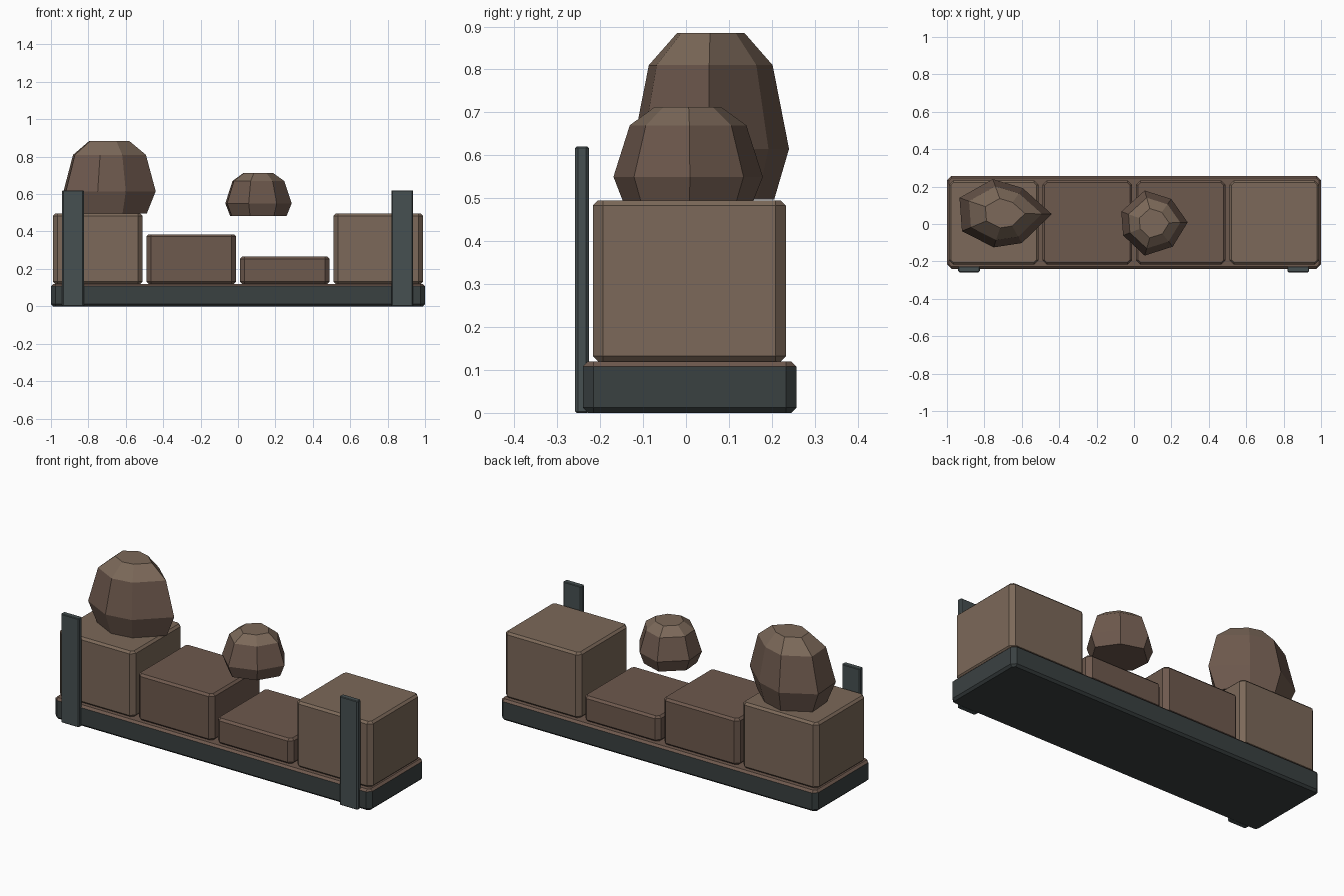
import bpy

if "Cube" in bpy.data.objects:
    bpy.data.objects.remove(bpy.data.objects["Cube"])


def material(name, rgb):
    m = bpy.data.materials.new(name)
    m.diffuse_color = (*rgb, 1)
    m.use_nodes = True
    m.node_tree.nodes["Principled BSDF"].inputs["Base Color"].default_value = m.diffuse_color
    return m


TAN = material("tan stone", (0.20, 0.14, 0.10))
BROWN = material("brown stone", (0.155, 0.10, 0.075))
DARK = material("dark slate", (0.042, 0.052, 0.053))
METAL = material("grey metal", (0.062, 0.080, 0.083))


def loft(name, rings, mats, upper=None):
    """Skin a stack of rings, cap both ends; faces from band `upper` up use mats[1]."""
    n = len(rings[0])
    verts = [p for r in rings for p in r]
    faces, idx = [tuple(reversed(range(n)))], [0]
    for k in range(len(rings) - 1):
        for i in range(n):
            j = (i + 1) % n
            faces.append((k * n + i, k * n + j, (k + 1) * n + j, (k + 1) * n + i))
            idx.append(int(upper is not None and k >= upper))
    faces.append(tuple(range(len(verts) - n, len(verts))))
    idx.append(int(upper is not None))
    me = bpy.data.meshes.new(name)
    me.from_pydata(verts, [], faces)
    for m in mats:
        me.materials.append(m)
    me.polygons.foreach_set("material_index", idx)
    me.update()
    ob = bpy.data.objects.new(name, me)
    bpy.context.collection.objects.link(ob)
    return ob


def chamfer_box(name, x, y, z, mats, c=0.024, upper=None):
    """Box given by ranges, with cut vertical corners and half-size cut rims."""
    t = c / 2
    cx, cy = sum(x) / 2, sum(y) / 2
    hx, hy = (x[1] - x[0]) / 2, (y[1] - y[0]) / 2

    def ring(h, d):
        a, b, p, q = hx - d, hy - d, hx - c, hy - c
        pts = [(a, -q), (a, q), (p, b), (-p, b), (-a, q), (-a, -q), (-p, -b), (p, -b)]
        return [(cx + u, cy + v, h) for u, v in pts]

    return loft(name, [ring(z[0], t), ring(z[0] + t, 0), ring(z[1] - t, 0), ring(z[1], t)],
                mats, upper)


def boulder(name, centre, outline, levels):
    """Seven-sided rock: one outline scaled at each (height, scale) level."""
    rings = [[(centre[0] + u * s, centre[1] + v * s, z) for u, v in outline]
             for z, s in levels]
    return loft(name, rings, [BROWN, TAN], upper=2)


# Plinth with stone-coloured top
chamfer_box("base", (-1, 1), (-0.24, 0.257), (0, 0.12), [DARK, BROWN], upper=2)

# Row of stone blocks
for i, (top, mat) in enumerate([(0.495, TAN), (0.385, BROWN), (0.265, BROWN), (0.495, TAN)]):
    x0 = -0.99 + 0.5 * i
    chamfer_box(f"block_{i + 1}", (x0, x0 + 0.48), (-0.217, 0.233), (0.12, top), [mat])

# Front posts
for side, cx in (("left", -0.882), ("right", 0.878)):
    chamfer_box(f"{side}_post", (cx - 0.058, cx + 0.058), (-0.258, -0.226), (0, 0.62),
                [METAL], c=0.007)

# Boulders (outline runs counter-clockwise)
boulder("large_boulder", (-0.69, 0.058),
        [(0.25, -0.005), (0.095, 0.134), (-0.065, 0.182), (-0.243, 0.082),
         (-0.23, -0.096), (-0.06, -0.183), (0.09, -0.16)],
        [(0.497, 0.81), (0.615, 1), (0.81, 0.79), (0.885, 0.43)])
boulder("small_boulder", (0.107, 0.004),
        [(0.18, 0.005), (0.092, 0.13), (-0.05, 0.175), (-0.175, 0.062),
         (-0.165, -0.065), (-0.05, -0.173), (0.10, -0.125)],
        [(0.483, 0.85), (0.55, 1), (0.67, 0.78), (0.712, 0.45)])
